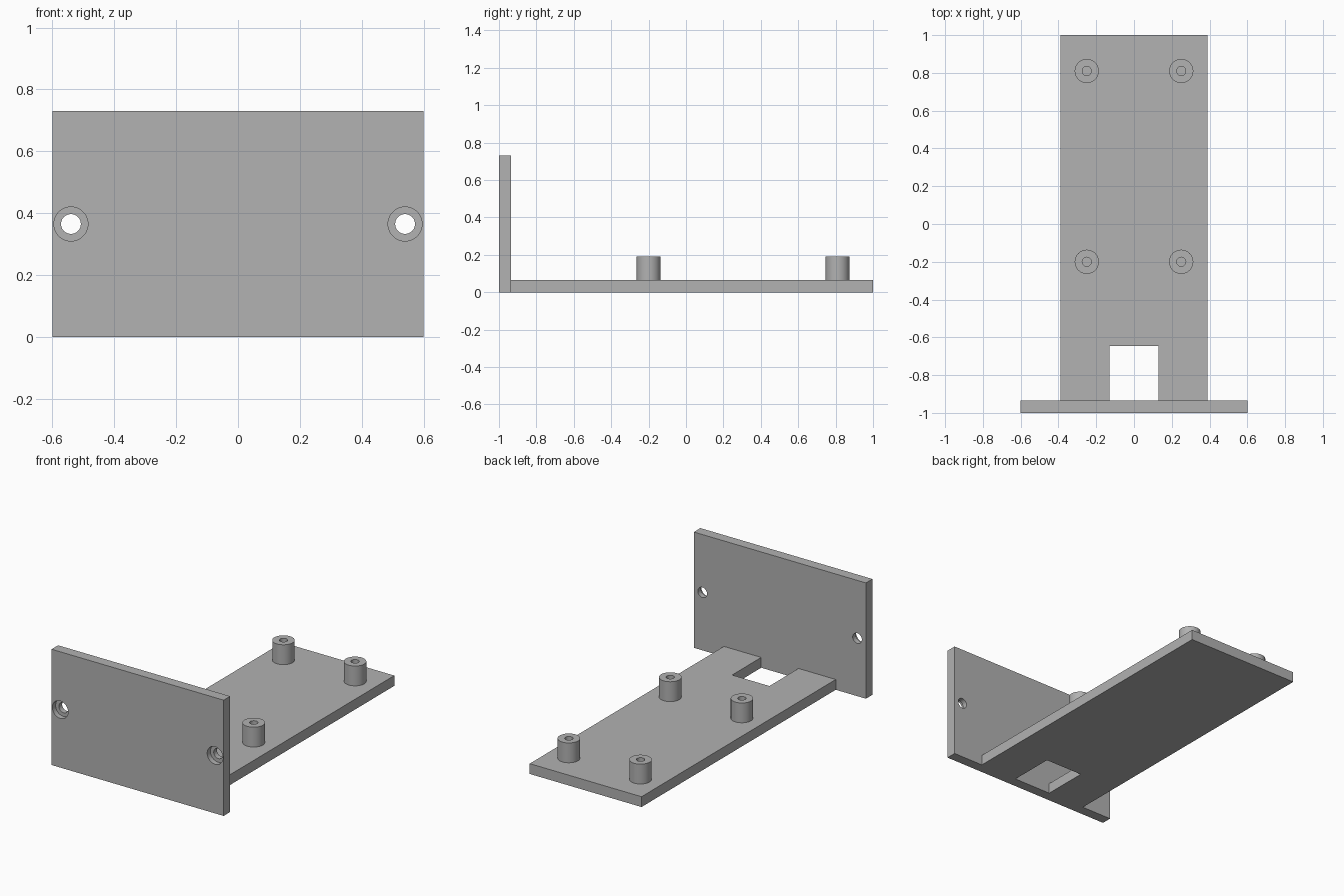
import bpy
import math

cube = bpy.data.objects.get("Cube")
if cube:
    bpy.data.objects.remove(cube, do_unlink=True)

T = 0.065               # sheet thickness
HEIGHT = 0.73           # front panel height
BACK = -1 + T           # rear face of the front panel

grey = bpy.data.materials.new("plain grey")
grey.use_nodes = True
grey.diffuse_color = (0.445, 0.445, 0.445, 1)
grey.node_tree.nodes["Principled BSDF"].inputs["Base Color"].default_value = grey.diffuse_color


def finish(name):
    ob = bpy.context.object
    ob.name = name
    ob.data.materials.append(grey)
    return ob


def box(name, x0, x1, y0, y1, z0, z1):
    bpy.ops.mesh.primitive_cube_add(size=1, location=((x0 + x1) / 2, (y0 + y1) / 2, (z0 + z1) / 2))
    bpy.context.object.scale = (x1 - x0, y1 - y0, z1 - z0)
    bpy.ops.object.transform_apply(location=False, rotation=False, scale=True)
    return finish(name)


def cylinder(name, radius, depth, location, tilt=0):
    bpy.ops.mesh.primitive_cylinder_add(vertices=48, radius=radius, depth=depth,
                                        location=location, rotation=(tilt, 0, 0))
    return finish(name)


def cut(target, cutter):
    cutter.hide_render = True
    mod = target.modifiers.new("cut", "BOOLEAN")
    mod.operation = "DIFFERENCE"
    mod.solver = "EXACT"
    mod.object = cutter
    bpy.context.view_layer.objects.active = target
    bpy.ops.object.modifier_apply(modifier=mod.name)
    bpy.data.objects.remove(cutter, do_unlink=True)


def smooth(ob):
    bpy.ops.object.select_all(action="DESELECT")
    ob.select_set(True)
    bpy.context.view_layer.objects.active = ob
    bpy.ops.object.shade_smooth_by_angle(angle=math.radians(30))


# Base sheet with a rectangular notch against the panel
base = box("base_plate", -0.39, 0.39, BACK, 1, 0, T)
cut(base, box("notch_cutter", -0.13, 0.13, BACK - 0.1, -0.645, -0.1, 0.2))

# Upright panel with two counterbored screw holes
panel = box("front_panel", -0.6, 0.6, -1, BACK, 0, HEIGHT)
for x in (-0.54, 0.54):
    cut(panel, cylinder("screw_hole", 0.032, 0.4, (x, -1, HEIGHT / 2), math.pi / 2))
    cut(panel, cylinder("counterbore", 0.055, T, (x, -1, HEIGHT / 2), math.pi / 2))
smooth(panel)

# Four hollow standoffs
TOP = 0.19
for side, x in (("right", -0.25), ("left", 0.25)):
    for end, y in (("front", -0.2), ("rear", 0.81)):
        post = cylinder(f"{end}_{side}_standoff", 0.064, TOP - T, (x, y, (TOP + T) / 2))
        cut(post, cylinder("bore", 0.024, 0.3, (x, y, TOP)))
        smooth(post)
